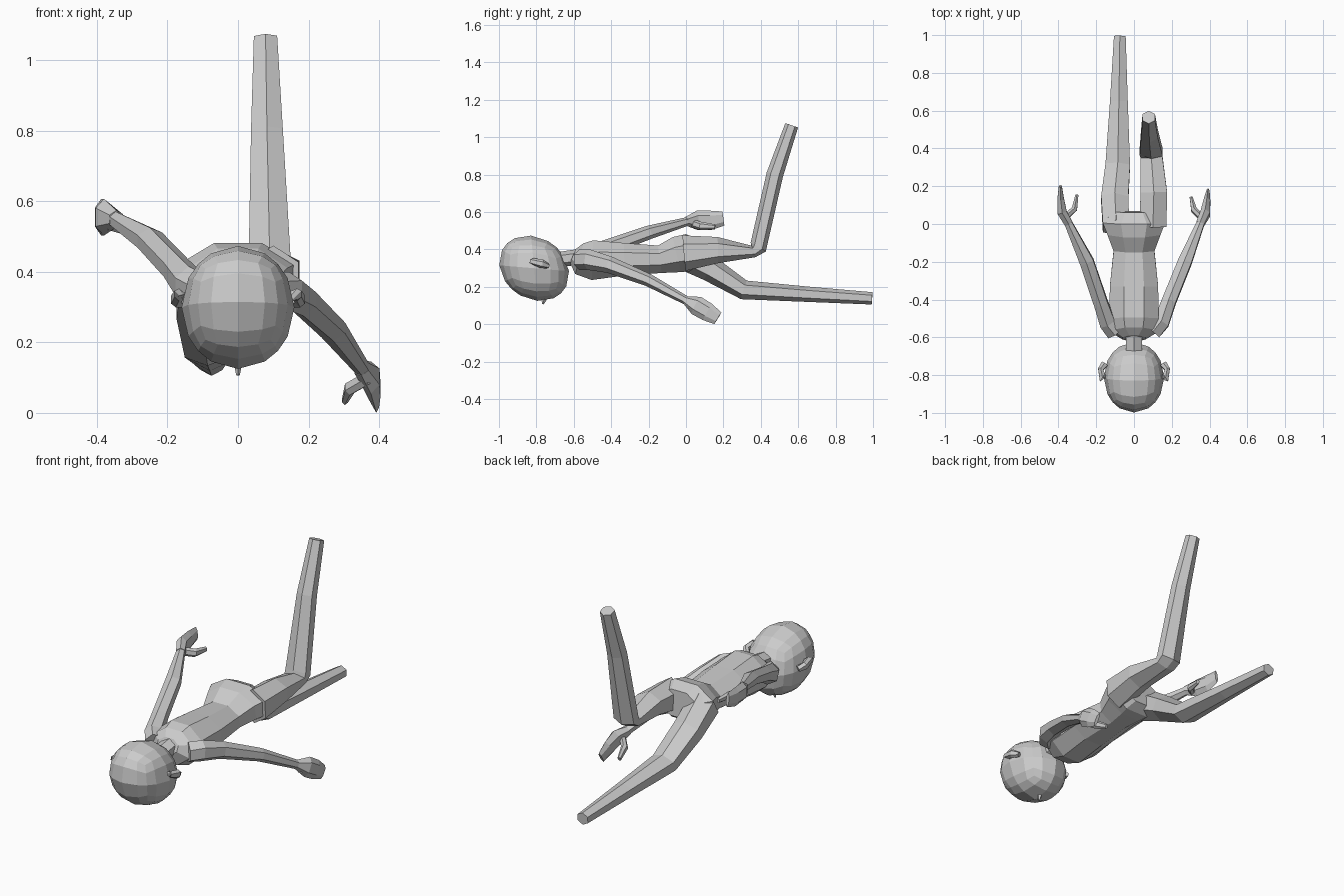
import bpy, bmesh
from math import cos, sin, pi
from mathutils import Vector


def finish(name, bm):
    bmesh.ops.recalc_face_normals(bm, faces=bm.faces)
    me = bpy.data.meshes.new(name)
    bm.to_mesh(me)
    bm.free()
    ob = bpy.data.objects.new(name, me)
    bpy.context.collection.objects.link(ob)
    return ob


def limb(name, pts, n=6, start=pi / 2):
    """Loft n-sided rings along points (x, y, z, half width, half height)."""
    bm = bmesh.new()
    angs = [start + 2 * pi * k / n for k in range(n)]
    cm, sm = max(cos(t) for t in angs), max(sin(t) for t in angs)
    cs = [Vector(p[:3]) for p in pts]
    rings = []
    for i, p in enumerate(pts):
        t = Vector()
        if i > 0:
            t += (cs[i] - cs[i - 1]).normalized()
        if i < len(pts) - 1:
            t += (cs[i + 1] - cs[i]).normalized()
        t.normalize()
        side = Vector((1, 0, 0))
        side = (side - t * side.dot(t)).normalized()
        up = side.cross(t)
        rings.append([bm.verts.new(cs[i] + side * (p[3] * cos(a) / cm) + up * (p[4] * sin(a) / sm))
                      for a in angs])
    for r, s in zip(rings, rings[1:]):
        for k in range(n):
            bm.faces.new((r[k], r[(k + 1) % n], s[(k + 1) % n], s[k]))
    bm.faces.new(rings[0])
    bm.faces.new(rings[-1])
    return finish(name, bm)


# Head: rounded cube, stretched towards crown and chin
bm = bmesh.new()
bmesh.ops.create_cube(bm, size=2)
bmesh.ops.subdivide_edges(bm, edges=bm.edges, cuts=3, use_grid_fill=True)
s = 0.09
c = (1 - s * s) ** 0.5
for v in bm.verts:
    d = Vector([sin(q * pi / 4) for q in v.co]).normalized()
    v.co = (0.16 * d.x, -0.812 + 0.187 * (c * d.y - s * d.z), 0.299 + 0.175 * (c * d.z - s * d.y))
finish("head", bm)

# Ears and nose
for sx, nm in ((1, "ear_right_side"), (-1, "ear_left_side")):
    limb(nm, [(sx * 0.14, -0.81, 0.33, 0.02, 0.014), (sx * 0.167, -0.815, 0.335, 0.024, 0.018),
              (sx * 0.176, -0.77, 0.322, 0.014, 0.024), (sx * 0.155, -0.74, 0.312, 0.018, 0.014)])
limb("nose", [(0, -0.755, 0.15, 0.014, 0.02), (0, -0.765, 0.107, 0.005, 0.005)], 4)

# Neck and torso
limb("neck", [(0, -0.72, 0.34, 0.043, 0.04), (0, -0.57, 0.36, 0.043, 0.042)])
limb("torso", [(0, -0.605, 0.365, 0.06, 0.04), (0, -0.57, 0.35, 0.115, 0.085),
               (0, -0.5, 0.342, 0.13, 0.106), (0, -0.33, 0.347, 0.128, 0.087),
               (0, -0.14, 0.347, 0.108, 0.074), (0, -0.05, 0.372, 0.14, 0.096),
               (0, 0.01, 0.382, 0.165, 0.1), (0, 0.065, 0.385, 0.11, 0.07)], 8, pi / 8)

# Legs: one stretched back, one bent upwards at the knee
limb("straight_leg", [(-0.095, -0.02, 0.38, 0.07, 0.085), (-0.102, 0.13, 0.295, 0.072, 0.068),
                      (-0.086, 0.31, 0.183, 0.065, 0.052), (-0.08, 0.65, 0.16, 0.047, 0.041),
                      (-0.075, 0.995, 0.138, 0.031, 0.033)])
limb("bent_leg", [(0.1, -0.01, 0.38, 0.072, 0.095), (0.105, 0.17, 0.396, 0.07, 0.07),
                  (0.092, 0.36, 0.389, 0.058, 0.033), (0.09, 0.386, 0.412, 0.06, 0.047),
                  (0.082, 0.475, 0.8, 0.045, 0.045), (0.078, 0.565, 1.063, 0.033, 0.036)])

# Raised arm with hand and thumb
limb("raised_arm", [(-0.1, -0.57, 0.345, 0.045, 0.055), (-0.14, -0.52, 0.365, 0.042, 0.055),
                    (-0.175, -0.42, 0.41, 0.037, 0.043), (-0.25, -0.2, 0.49, 0.037, 0.037),
                    (-0.35, 0.01, 0.55, 0.02, 0.023)])
limb("raised_hand", [(-0.345, 0, 0.55, 0.022, 0.024), (-0.38, 0.06, 0.555, 0.025, 0.052),
                     (-0.388, 0.13, 0.555, 0.018, 0.052), (-0.39, 0.2, 0.565, 0.008, 0.038)])
limb("raised_thumb", [(-0.37, 0.03, 0.54, 0.015, 0.022), (-0.315, 0.08, 0.525, 0.015, 0.022),
                      (-0.302, 0.155, 0.52, 0.008, 0.014)])

# Lowered arm with hand and thumb
limb("lowered_arm", [(0.1, -0.57, 0.345, 0.045, 0.055), (0.145, -0.52, 0.345, 0.042, 0.055),
                     (0.185, -0.41, 0.318, 0.037, 0.045), (0.27, -0.2, 0.235, 0.036, 0.034),
                     (0.355, 0.01, 0.122, 0.02, 0.023)])
limb("lowered_hand", [(0.35, 0, 0.127, 0.022, 0.024), (0.377, 0.055, 0.1, 0.025, 0.052),
                      (0.386, 0.115, 0.065, 0.018, 0.05), (0.392, 0.17, 0.031, 0.008, 0.036)])
limb("lowered_thumb", [(0.37, 0.02, 0.1, 0.015, 0.022), (0.317, 0.075, 0.07, 0.015, 0.022),
                       (0.303, 0.14, 0.035, 0.008, 0.014)])
